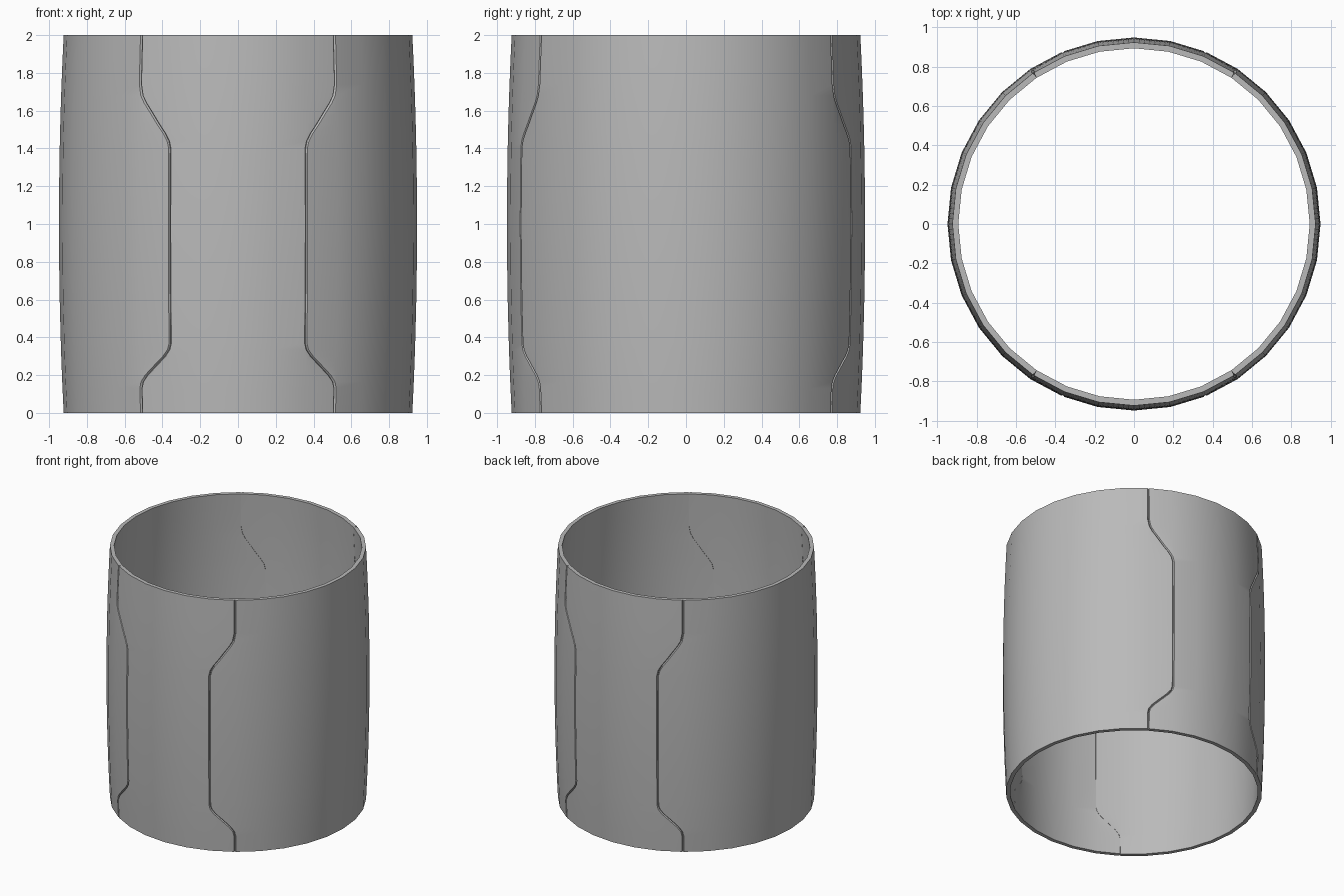
import bpy, bmesh, math

if "Cube" in bpy.data.objects:
    bpy.data.objects.remove(bpy.data.objects["Cube"])

T = 0.03                    # wall thickness
STEP = 11.25                # 32-sided cross-section
GAP, DEPTH = 0.006, 0.009   # seam chamfer half width and depth
SLIT = 0.05                 # hairline gap between panels, degrees

# Seam path: (z, blend) with 0 = wide end angle, 1 = narrow middle angle
SEAM = [(0, 0), (.13, 0), (.165, .05), (.20, .2), (.225, .35), (.25, .5),
        (.275, .65), (.30, .8), (.335, .95), (.37, 1), (.58, 1), (.79, 1),
        (1.0, 1), (1.2, 1), (1.40, 1), (1.44, .95), (1.48, .82), (1.53, .61),
        (1.59, .38), (1.64, .18), (1.68, .06), (1.74, 0), (1.87, 0), (2.0, 0)]

grey = bpy.data.materials.new("dark_grey")
grey.diffuse_color = (0.49, 0.49, 0.49, 1)
grey.use_nodes = True
grey.node_tree.nodes["Principled BSDF"].inputs["Base Color"].default_value = grey.diffuse_color


def radius(z):
    return 0.948 - 0.025 * (z - 1) ** 2


def point(deg, z, inset):
    # point on the faceted, slightly bulging wall
    off = math.radians(deg % STEP - STEP / 2)
    half = math.radians(STEP / 2)
    r = (radius(z) - inset) * math.cos(half) / math.cos(off)
    a = math.radians(deg)
    return (r * math.sin(a), -r * math.cos(a), z)


def seam_at(i):
    z, b = SEAM[i]
    lo, hi = SEAM[max(i - 1, 0)], SEAM[min(i + 1, len(SEAM) - 1)]
    slope = math.radians(STEP) * radius(z) * (hi[1] - lo[1]) / (hi[0] - lo[0])
    gap = math.degrees(GAP / radius(z)) * math.sqrt(1 + slope ** 2)
    return 33.6 - 11.1 * b, gap


def panel(name, columns, limits, turn):
    bm = bmesh.new()
    rows = []
    for i, (z, _) in enumerate(SEAM):
        a, g = seam_at(i)
        left, right = limits(a)
        left, right = left + SLIT, right - SLIT
        lo, hi = left + g, right - g
        mids = [lo] + [min(max(c, lo), hi) for c in columns] + [hi]
        outer = [point(left + turn, z, DEPTH)]
        outer += [point(m + turn, z, 0) for m in mids]
        outer += [point(right + turn, z, DEPTH)]
        inner = [point(m + turn, z, T) for m in [left] + mids + [right]]
        rows.append([bm.verts.new(p) for p in outer + inner[::-1]])
    n = len(rows[0])
    # walls
    for r0, r1 in zip(rows, rows[1:]):
        for k in range(n):
            j = (k + 1) % n
            bm.faces.new((r0[k], r0[j], r1[j], r1[k]))
    # flat rims
    for r in (rows[0], rows[-1]):
        for k in range(n // 2 - 1):
            bm.faces.new((r[k], r[k + 1], r[n - 2 - k], r[n - 1 - k]))
    bmesh.ops.remove_doubles(bm, verts=bm.verts, dist=1e-4)
    bmesh.ops.recalc_face_normals(bm, faces=bm.faces)
    me = bpy.data.meshes.new(name)
    bm.to_mesh(me)
    bm.free()
    me.materials.append(grey)
    ob = bpy.data.objects.new(name, me)
    bpy.context.collection.objects.link(ob)
    bpy.ops.object.select_all(action='DESELECT')
    ob.select_set(True)
    bpy.context.view_layer.objects.active = ob
    bpy.ops.object.shade_smooth_by_angle(angle=math.radians(25))


# Narrow-waisted front and back panels
narrow = [k * STEP for k in range(-2, 3)]
for name, turn in (("front_panel", 0), ("back_panel", 180)):
    panel(name, narrow, lambda a: (-a, a), turn)

# Wide side panels filling the rest of the ring
wide = [k * STEP for k in range(3, 14)]
for name, turn in (("right_panel", 0), ("left_panel", 180)):
    panel(name, wide, lambda a: (a, 180 - a), turn)
